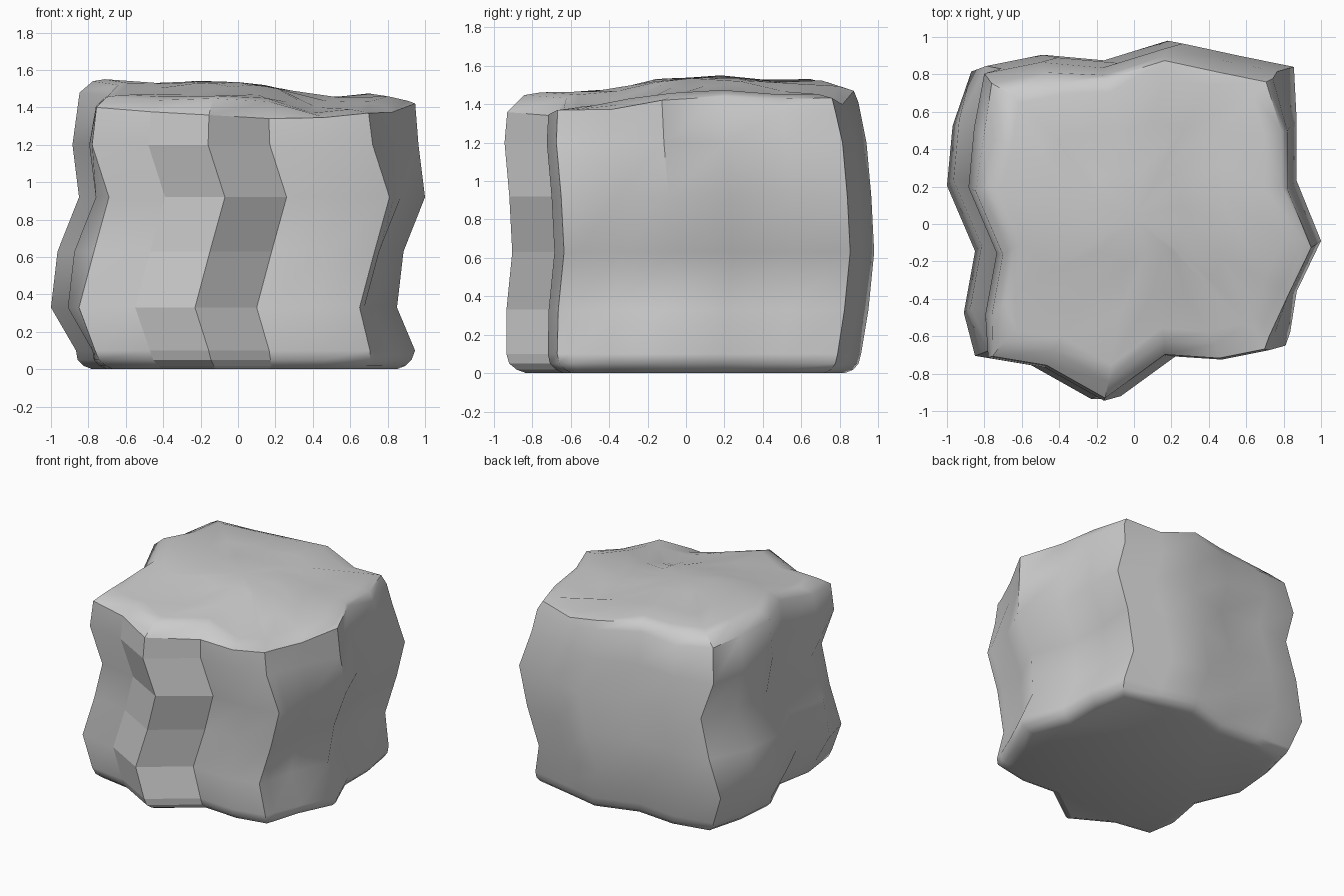
import bpy, bmesh

if "Cube" in bpy.data.objects:
    bpy.data.objects.remove(bpy.data.objects["Cube"])

# plan outline, counter-clockwise from the front left corner
outline = [(-.78, -.72), (-.48, -.77), (-.16, -.95), (.17, -.71), (.47, -.73), (.72, -.68),
           (.745, -.61), (.79, -.39), (.92, -.12), (.79, .20), (.79, .52), (.765, .81),
           (.47, .87), (.17, .935), (-.17, .83), (-.50, .86), (-.80, .80),
           (-.90, .51), (-.93, .19), (-.78, -.16), (-.84, -.49)]
RIDGE = (2, 3)          # outline points carrying the front ridge
SIDES = set(range(7, 11)) | set(range(17, 21))   # points on the left and right walls
BACK_LEFT = (15, 16, 17)                         # top corner that leans inwards

# wall levels: height, scale, sideways shift, depth shift, extra sideways lean of the side walls
levels = [(0, .88, .02, 0, .02), (.018, .93, .02, 0, .02), (.05, .965, .01, -.005, .03),
          (.10, .98, 0, -.005, .045), (.33, 1, -.07, .015, 0), (.63, 1, .01, .045, -.045),
          (.92, 1, .09, .03, -.01), (1.20, 1, 0, .005, .045)]


def lerp(table, t):
    if t <= table[0][0]:
        return table[0][1]
    for (a, va), (b, vb) in zip(table, table[1:]):
        if t <= b:
            return va + (vb - va) * (t - a) / (b - a)
    return table[-1][1]


def top_height(i, x, y):
    # uneven top made of one wave across and one wave along
    across = [(-.75, .06), (-.5, .035), (-.17, .05), (.17, .03), (.40, -.05), (.7, -.02), (.95, -.04)]
    along = [(-.66, -.07), (-.4, -.06), (-.15, 0), (.2, .01), (.5, -.015), (.65, 0), (.85, -.03)]
    return 1.49 + lerp(across, x) + lerp(along, y)


def rim_height(i, x, y):
    drop = .11 if i in RIDGE else .03 if x > .2 and y < .4 else .08
    return top_height(i, x, y) - drop


bm = bmesh.new()
rings = []


def add_ring(scale, dx, dy, lean, height, pull=0):
    ring = []
    for i, (x, y) in enumerate(outline):
        px = x * scale + dx + (lean if i in SIDES else 0)
        py = .03 + (y - .03) * scale + dy
        if i in BACK_LEFT:
            px, py = px + pull, py - pull
        ring.append(bm.verts.new((px, py, height(i, px, py))))
    rings.append(ring)


# wavy walls
for z, s, dx, dy, lean in levels:
    add_ring(s, dx, dy, lean, lambda i, x, y, z=z: z)
# rim, softened edge and top surface
add_ring(.97, 0, -.01, .055, rim_height, .015)
add_ring(.91, .01, .02, .06, lambda i, x, y: top_height(i, x, y) - .02, .05)
for s in (.82, .55, .28):
    add_ring(s, .01, .02, .05 * s, lambda i, x, y: top_height(i, x, y) - .005, .04 * s)

n = len(outline)
flat = []
for k, (lo, hi) in enumerate(zip(rings, rings[1:])):
    for i in range(n):
        j = (i + 1) % n
        f = bm.faces.new((lo[i], lo[j], hi[j], hi[i]))
        if i in (1, 2) and k < 8:
            flat.append(f)
bm.faces.new(rings[0][::-1])
centre = bm.verts.new((0, .03, top_height(0, 0, .03)))
for i in range(n):
    bm.faces.new((rings[-1][i], rings[-1][(i + 1) % n], centre))
bmesh.ops.recalc_face_normals(bm, faces=bm.faces)
bm.faces.index_update()
flat = [f.index for f in flat]

mesh = bpy.data.meshes.new("rock_block")
bm.to_mesh(mesh)
bm.free()
rock = bpy.data.objects.new("rock_block", mesh)
bpy.context.collection.objects.link(rock)
bpy.context.view_layer.objects.active = rock
rock.select_set(True)
bpy.ops.object.shade_smooth_by_angle(angle=0.8)
# faceted front ridge
for i in flat:
    mesh.polygons[i].use_smooth = False
